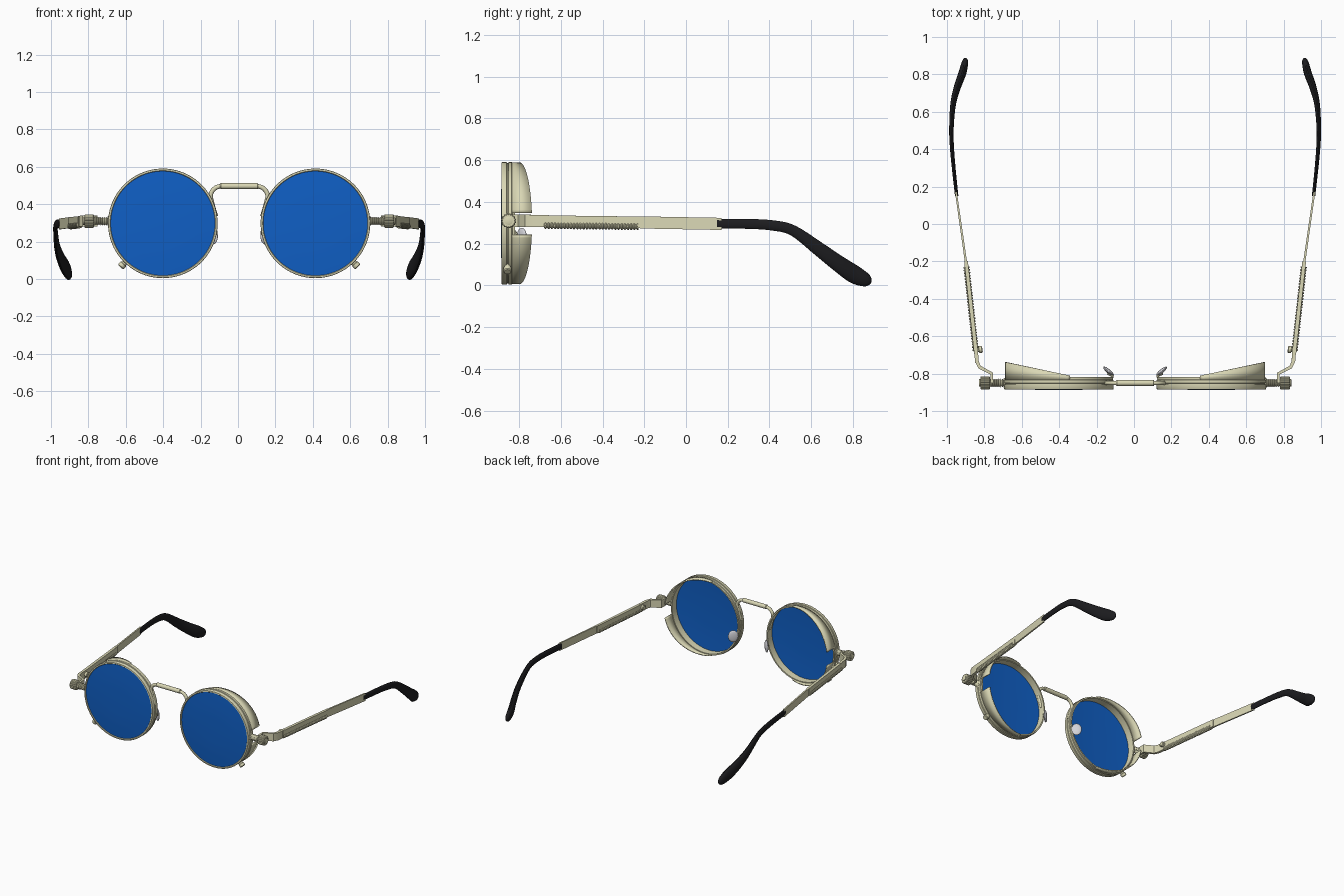
import bpy, bmesh, math
from mathutils import Vector

if "Cube" in bpy.data.objects:
    bpy.data.objects.remove(bpy.data.objects["Cube"])

MID = 0.006                      # x of the symmetry plane
EYE = Vector((0.408, -0.885, 0.298))   # centre of one eye ring, front face


def material(name, rgb, rough=0.5):
    m = bpy.data.materials.new(name)
    m.use_nodes = True
    m.diffuse_color = (*rgb, 1)
    b = m.node_tree.nodes["Principled BSDF"]
    b.inputs["Base Color"].default_value = (*rgb, 1)
    b.inputs["Roughness"].default_value = rough
    return m


METAL = material("pale gold metal", (0.70, 0.68, 0.46))
BLUE = material("blue lens", (0.005, 0.115, 0.56))
BLACK = material("black rubber", (0.012, 0.012, 0.014))
PAD = material("clear grey pad", (0.66, 0.66, 0.70))


def finish(name, bm, mat, angle=35):
    """Turn a bmesh into a mirrored, smooth-shaded object."""
    bmesh.ops.recalc_face_normals(bm, faces=bm.faces)
    me = bpy.data.meshes.new(name)
    bm.to_mesh(me)
    bm.free()
    me.materials.append(mat)
    ob = bpy.data.objects.new(name, me)
    bpy.context.collection.objects.link(ob)
    ob.location.x = MID
    bpy.ops.object.select_all(action="DESELECT")
    ob.select_set(True)
    bpy.context.view_layer.objects.active = ob
    bpy.ops.object.shade_smooth_by_angle(angle=math.radians(angle))
    ob.modifiers.new("mirror", "MIRROR").use_mirror_merge = False
    return ob


def skin(bm, rings, loop=False):
    """Bridge successive rings of points; cap the ends unless looped."""
    rows = [[bm.verts.new(p) for p in ring] for ring in rings]
    n = len(rows[0])
    pairs = list(zip(rows, rows[1:])) + ([(rows[-1], rows[0])] if loop else [])
    for a, b in pairs:
        for i in range(n):
            j = (i + 1) % n
            bm.faces.new((a[i], a[j], b[j], b[i]))
    if not loop:
        bm.faces.new(rows[0])
        bm.faces.new(rows[-1])


def lathe(name, profile, origin, axis, mat, segs=24, loop=False, teeth=False):
    """Spin (radius, distance) points around an axis."""
    q = Vector(axis).to_track_quat("Z", "Y")
    rings = []
    for r, h in profile:
        ring = []
        for i in range(segs):
            a = math.tau * i / segs
            k = r * (0.9 if teeth and i % 3 == 0 else 1)
            ring.append(Vector(origin) + q @ Vector((k * math.cos(a), k * math.sin(a), h)))
        rings.append(ring)
    bm = bmesh.new()
    skin(bm, rings, loop)
    return finish(name, bm, mat)


def smooth_rows(rows, steps):
    """Catmull-Rom resampling of rows of numbers."""
    pts = [Vector(r) for r in rows]
    out = []
    for i in range(len(pts) - 1):
        p0, p1, p2 = pts[max(i - 1, 0)], pts[i], pts[i + 1]
        p3 = pts[min(i + 2, len(pts) - 1)]
        for s in range(steps):
            t = s / steps
            out.append(0.5 * (2 * p1 + (p2 - p0) * t + (2 * p0 - 5 * p1 + 4 * p2 - p3) * t * t
                              + (3 * p1 - p0 - 3 * p2 + p3) * t ** 3))
    return out + [pts[-1]]


def sweep(name, rows, mat, up=(0, 0, 1), sides=14, steps=5):
    """Sweep an ellipse (or rectangle, 4 sides) along rows of x, y, z, half width, half height."""
    rows = smooth_rows(rows, steps) if steps > 1 else [Vector(r) for r in rows]
    pts = [Vector(r[:3]) for r in rows]
    square = sides == 4
    rings = []
    for i, p in enumerate(pts):
        t = (pts[min(i + 1, len(pts) - 1)] - pts[max(i - 1, 0)]).normalized()
        side = t.cross(Vector(up)).normalized()
        top = side.cross(t)
        k = math.sqrt(2) if square else 1
        ring = []
        for j in range(sides):
            a = math.tau * (j + (0.5 if square else 0)) / sides
            ring.append(p + side * (k * rows[i][3] * math.cos(a)) + top * (k * rows[i][4] * math.sin(a)))
        rings.append(ring)
    bm = bmesh.new()
    skin(bm, rings)
    return finish(name, bm, mat)


# Eye rings with a shallow groove around the band
lathe("eye_rings", [(0.279, 0.004), (0.282, 0), (0.291, 0.001), (0.293, 0.004), (0.293, 0.026),
                    (0.288, 0.028), (0.288, 0.033), (0.293, 0.035), (0.293, 0.05),
                    (0.289, 0.053), (0.289, 0.066), (0.279, 0.066)],
      EYE, (0, 1, 0), METAL, segs=96, loop=True)

# Slightly domed lenses
lathe("lenses", [(0.1, -0.002), (0.2, 0.001), (0.281, 0.006), (0.281, 0.012), (0.2, 0.008), (0.1, 0.005)],
      EYE, (0, 1, 0), BLUE, segs=96)

# Side shields: two arcs per eye, deepening outwards, with a gap for the hinge
bm = bmesh.new()
for start, end in ((10, 102), (-102, -11)):
    previous = None
    for i in range(33):
        a = math.radians(start + (end - start) * i / 32)
        x, z = 0.288 * math.cos(a), 0.288 * math.sin(a)
        back = -0.798 + 0.21 * x
        pair = [bm.verts.new((EYE.x + x, y, EYE.z + z)) for y in (-0.835, back)]
        if previous:
            bm.faces.new((previous[0], pair[0], pair[1], previous[1]))
        previous = pair
shields = finish("side_shields", bm, METAL)
solid = shields.modifiers.new("thickness", "SOLIDIFY")
solid.thickness = 0.008
solid.offset = 0

# Bridge wire and its thicker middle sleeve
sweep("bridge_wire", [(0, -0.85, 0.497, 0.012, 0.012), (0.09, -0.85, 0.497, 0.012, 0.012),
                      (0.13, -0.85, 0.485, 0.012, 0.012), (0.152, -0.85, 0.45, 0.012, 0.012),
                      (0.143, -0.85, 0.40, 0.012, 0.012), (0.124, -0.85, 0.335, 0.012, 0.012)],
      METAL, up=(0, 1, 0))
lathe("bridge_sleeve", [(0.016, 0), (0.016, 0.098), (0.013, 0.102)], (0, -0.85, 0.497), (1, 0, 0), METAL)

# Nose pads on short bent wires
facing = Vector((-0.64, 0.77, 0))
sweep("pad_wires", [(0.128, -0.83, 0.27, 0.007, 0.007), (0.122, -0.812, 0.245, 0.007, 0.007),
                    (0.146, -0.80, 0.23, 0.007, 0.007)], METAL, up=(1, 0, 0), sides=8)
bm = bmesh.new()
bmesh.ops.create_uvsphere(bm, u_segments=20, v_segments=12, radius=1)
turn = facing.to_track_quat("Y", "Z")
for v in bm.verts:
    v.co = turn @ Vector((v.co.x * 0.036, v.co.y * 0.011, v.co.z * 0.046)) + Vector((0.142, -0.787, 0.23))
finish("nose_pads", bm, PAD)

# Clamp screws at the lower outer edge
out = Vector((0.7, 0, -0.72))
lathe("clamp_screws", [(0.016, 0), (0.016, 0.016), (0.02, 0.018), (0.02, 0.036), (0.016, 0.04)],
      EYE + Vector((0, 0.03, 0)) + out * 0.284, out, METAL, segs=16)

# Threaded hinge pins and ridged knobs
hinge = Vector((0.69, -0.85, 0.31))
thread = [(0.026, 0), (0.026, 0.012)]
for i in range(7):
    thread += [(0.017, 0.015 + i * 0.011), (0.023, 0.02 + i * 0.011)]
lathe("hinge_threads", thread, hinge, (1, 0, 0), METAL, segs=20)
lathe("hinge_knobs", [(0.03, 0.085), (0.036, 0.09), (0.036, 0.133), (0.031, 0.138)],
      hinge, (1, 0, 0), METAL, segs=48, teeth=True)
lathe("knob_caps", [(0.02, 0.13), (0.02, 0.144), (0.014, 0.146)], hinge, (1, 0, 0), METAL)

# Bent hinge arms leading back to the temples
sweep("hinge_arms", [(0.766, -0.85, 0.31, 0.008, 0.028), (0.766, -0.80, 0.31, 0.008, 0.03),
                     (0.832, -0.765, 0.31, 0.009, 0.03), (0.846, -0.735, 0.309, 0.01, 0.029),
                     (0.852, -0.66, 0.308, 0.01, 0.029)], METAL, sides=4, steps=1)

# Temples: thicker front bar, thin rear blade
sweep("temple_bars", [(0.85, -0.69, 0.308, 0.011, 0.028), (0.904, -0.2, 0.302, 0.010, 0.028)],
      METAL, sides=4, steps=1)
sweep("temple_blades", [(0.902, -0.22, 0.302, 0.006, 0.029), (0.958, 0.17, 0.295, 0.005, 0.029)],
      METAL, sides=4, steps=1)

# Coil springs set into the lower edge of the temples
coil = []
for i in range(30):
    coil += [(0.011, i * 0.0153), (0.017, i * 0.0153 + 0.005), (0.017, i * 0.0153 + 0.010)]
lathe("temple_springs", coil, (0.852, -0.68, 0.288), (0.11, 1, -0.012), METAL, segs=12)

# Small pivot screws on the inner side of the temples
lathe("pivot_screws", [(0.012, 0), (0.012, 0.02), (0.019, 0.022), (0.019, 0.036), (0.014, 0.04)],
      (0.856, -0.675, 0.312), (-1, 0.15, 0), METAL, segs=16)

# Curved ear tips
sweep("ear_tips", [(0.954, 0.15, 0.296, 0.009, 0.024), (0.970, 0.3, 0.295, 0.010, 0.024),
                   (0.980, 0.42, 0.287, 0.011, 0.025), (0.982, 0.515, 0.262, 0.012, 0.026),
                   (0.973, 0.64, 0.172, 0.015, 0.034), (0.951, 0.73, 0.105, 0.019, 0.040),
                   (0.924, 0.805, 0.054, 0.021, 0.044), (0.911, 0.858, 0.027, 0.018, 0.034),
                   (0.907, 0.878, 0.017, 0.012, 0.021), (0.905, 0.886, 0.013, 0.003, 0.005)],
      BLACK, sides=18)
